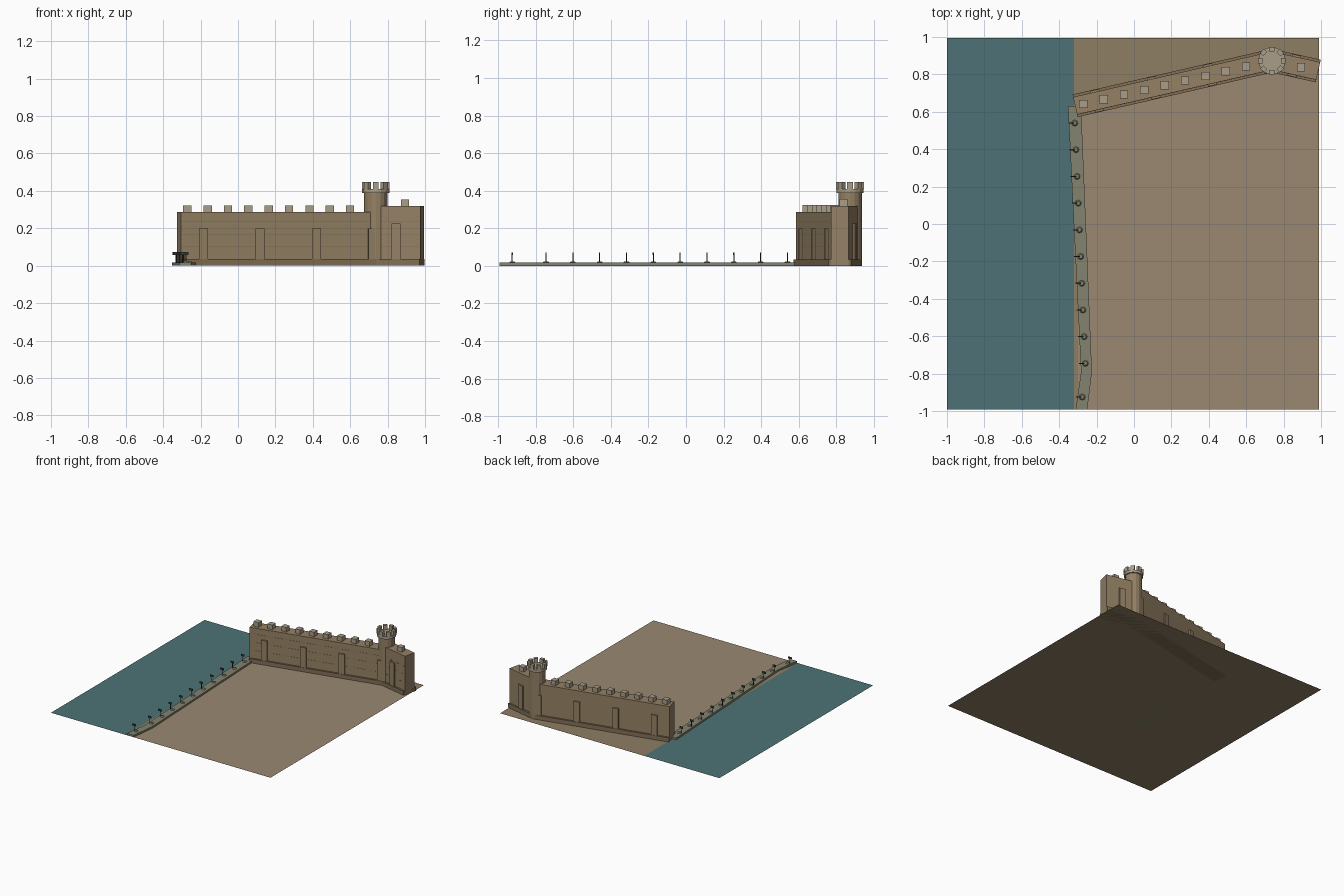
import bpy, bmesh, math
from mathutils import Matrix, Vector

if "Cube" in bpy.data.objects:
    bpy.data.objects.remove(bpy.data.objects["Cube"])


def material(name, r, g, b):
    m = bpy.data.materials.new(name)
    m.diffuse_color = (r, g, b, 1)
    m.use_nodes = True
    m.node_tree.nodes["Principled BSDF"].inputs["Base Color"].default_value = m.diffuse_color
    return m


STONE = material("stone", 0.30, 0.22, 0.13)
DARK_STONE = material("dark_stone", 0.22, 0.155, 0.09)
PALE_STONE = material("pale_stone", 0.40, 0.34, 0.25)
EARTH = material("earth", 0.27, 0.21, 0.13)
PAVING = material("paving", 0.32, 0.25, 0.165)
WATER = material("water", 0.075, 0.17, 0.18)
QUAY = material("quay_stone", 0.23, 0.23, 0.16)
IRON = material("iron", 0.04, 0.045, 0.04)


def finish(name, bm, mat):
    bmesh.ops.recalc_face_normals(bm, faces=bm.faces[:])
    me = bpy.data.meshes.new(name)
    bm.to_mesh(me)
    bm.free()
    me.materials.append(mat)
    ob = bpy.data.objects.new(name, me)
    bpy.context.collection.objects.link(ob)
    return ob


def add_box(bm, x, y, z, mtx=Matrix()):
    """Box from (min, max) ranges, placed by a matrix."""
    c = Matrix.Translation(((x[0] + x[1]) / 2, (y[0] + y[1]) / 2, (z[0] + z[1]) / 2))
    s = Matrix.Diagonal((x[1] - x[0], y[1] - y[0], z[1] - z[0], 1))
    bmesh.ops.create_cube(bm, size=1, matrix=mtx @ c @ s)


def add_cyl(bm, x, y, z0, z1, r0, r1, sides):
    bmesh.ops.create_cone(bm, cap_ends=True, segments=sides, radius1=r0, radius2=r1,
                          depth=z1 - z0, matrix=Matrix.Translation((x, y, (z0 + z1) / 2)))


def flat(name, pts, z, mat):
    bm = bmesh.new()
    f = bm.faces.new([bm.verts.new((x, y, z)) for x, y in pts])
    ob = finish(name, bm, mat)
    if ob.data.polygons[0].normal.z < 0:
        ob.data.flip_normals()
    return ob


# Ground, water and the paved area inside the wall
TOWER = Vector((0.737, 0.873, 0))
WEST = Vector((-0.315, 0.632, 0))
EAST = Vector((0.985, 0.818, 0))
flat("ground", [(-1, -0.993), (0.99, -0.993), (0.99, 0.995), (-1, 0.995)], 0.0, EARTH)
flat("water", [(-1, -0.993), (-0.32, -0.993), (-0.32, 0.995), (-1, 0.995)], 0.002, WATER)
flat("paved_yard", [(-0.3, -0.993), (0.99, -0.993), (0.99, EAST.y),
                    (TOWER.x, TOWER.y), (-0.3, WEST.y)], 0.002, PAVING)


# Wall runs with plinth, buttresses, courses and merlons
def wall_run(name, a, b, height, merlons, buttresses, buttress_top):
    d = b - a
    length = d.length
    m = Matrix.Translation(a) @ Matrix.Rotation(math.atan2(d.y, d.x), 4, 'Z')
    along = lambda x: (x - a.x) / d.x * length

    bm = bmesh.new()
    add_box(bm, (0, length), (-0.048, 0.048), (0, height), m)
    finish(name + "_wall", bm, STONE)

    bm = bmesh.new()
    add_box(bm, (0, length), (-0.062, 0.062), (0, 0.035), m)
    finish(name + "_plinth", bm, DARK_STONE)

    bm = bmesh.new()
    for x in buttresses:
        for s in (-1, 1):
            t = along(x)
            add_box(bm, (t - 0.024, t + 0.024), sorted((s * 0.04, s * 0.059)),
                    (0, buttress_top), m)
    finish(name + "_buttresses", bm, STONE)

    bm = bmesh.new()
    for z in (0.10, 0.167, 0.234):
        add_box(bm, (0.002, length), (-0.0488, -0.04), (z, z + 0.002), m)
    finish(name + "_courses", bm, DARK_STONE)

    bm = bmesh.new()
    for x in merlons:
        p = a + d * ((x - a.x) / d.x)
        add_box(bm, (-0.022, 0.022), (-0.022, 0.022), (height - 0.002, height + 0.037),
                Matrix.Translation(p))
    finish(name + "_merlons", bm, PALE_STONE)


wall_run("main", WEST, TOWER, 0.286, [-0.271 + 0.1088 * i for i in range(9)],
         [-0.197 + 0.302 * i for i in range(4)], 0.20)
wall_run("east", TOWER, EAST, 0.318, [0.893], [0.857], 0.226)

# Round tower with flared crown
bm = bmesh.new()
add_cyl(bm, TOWER.x, TOWER.y, 0, 0.39, 0.0625, 0.0625, 16)
tower = finish("tower_shaft", bm, STONE)
bm = bmesh.new()
add_cyl(bm, TOWER.x, TOWER.y, 0.388, 0.41, 0.073, 0.073, 16)
finish("tower_crown", bm, PALE_STONE)
bm = bmesh.new()
for i in range(8):
    m = Matrix.Translation(TOWER) @ Matrix.Rotation(i * math.pi / 4, 4, 'Z')
    add_box(bm, (0.05, 0.074), (-0.015, 0.015), (0.408, 0.447), m)
finish("tower_merlons", bm, PALE_STONE)

# Quay strip along the water, with a bend at its south end
bm = bmesh.new()
outline = [(-0.353, 0.63), (-0.283, -0.79), (-0.312, -0.993),
           (-0.250, -0.993), (-0.225, -0.79), (-0.283, 0.63)]
low = [bm.verts.new((x, y, 0)) for x, y in outline]
high = [bm.verts.new((x, y, 0.017)) for x, y in outline]
for i, j in ((0, 1), (1, 2)):
    for ring in (low, high):
        bm.faces.new([ring[i], ring[j], ring[5 - j], ring[5 - i]])
for i in range(6):
    j = (i + 1) % 6
    bm.faces.new([low[i], low[j], high[j], high[i]])
finish("quay", bm, QUAY)

# Bollards and lamp posts along the quay
bollards, posts = bmesh.new(), bmesh.new()
for y in [0.54 - 0.1428 * i for i in range(10)] + [-0.925]:
    x = -0.317 + (0.54 - y) * 0.044 if y > -0.8 else -0.277
    add_cyl(bollards, x, y, 0.016, 0.024, 0.018, 0.011, 8)
    add_cyl(posts, x - 0.018, y, 0.016, 0.06, 0.0025, 0.0025, 6)
    add_box(posts, (x - 0.034, x - 0.004), (y - 0.003, y + 0.003), (0.057, 0.072))
finish("bollards", bollards, QUAY)
finish("lamp_posts", posts, IRON)
